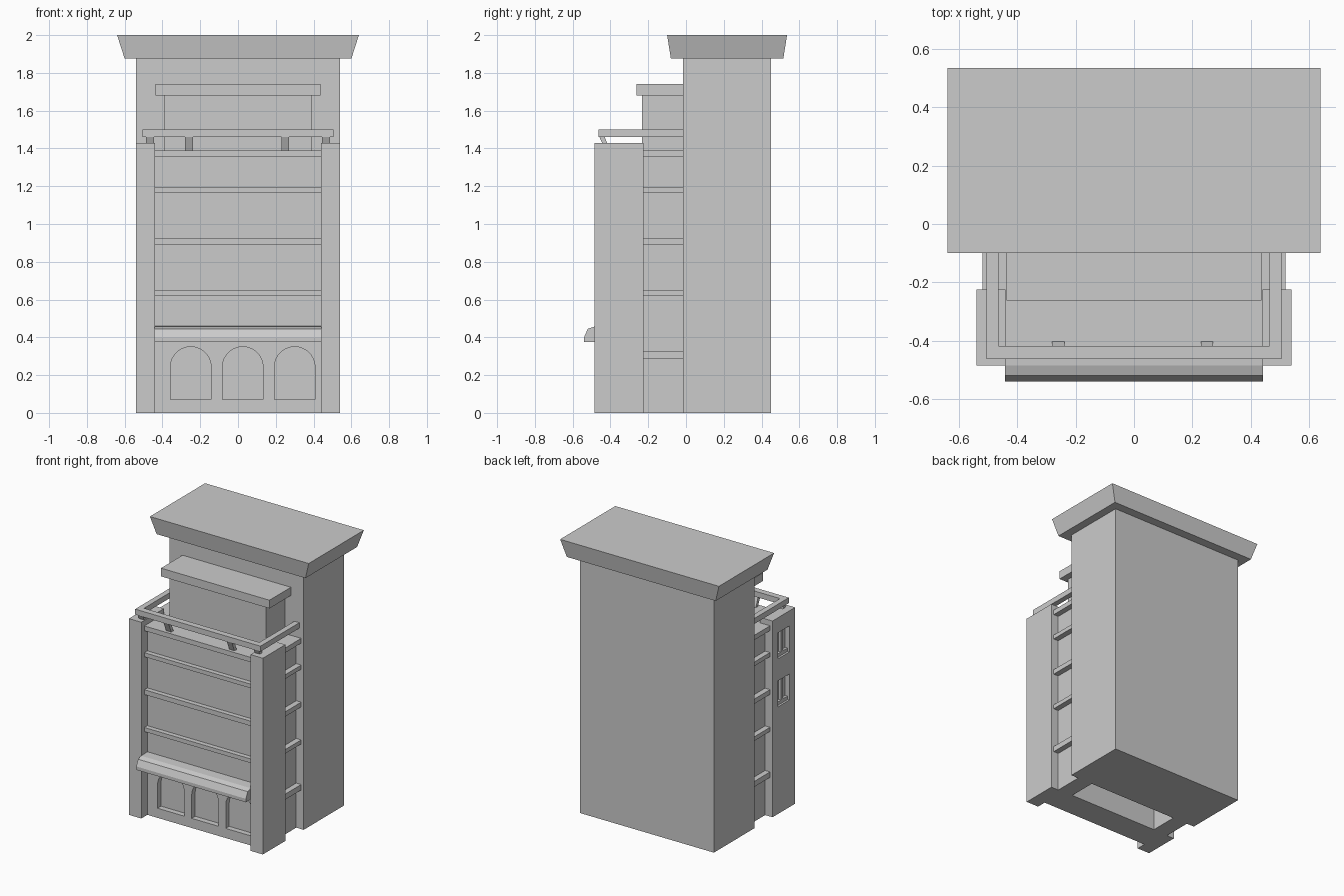
import bpy, bmesh, math

if "Cube" in bpy.data.objects:
    bpy.data.objects.remove(bpy.data.objects["Cube"])


def mesh_object(name, bm):
    bmesh.ops.recalc_face_normals(bm, faces=bm.faces)
    me = bpy.data.meshes.new(name)
    bm.to_mesh(me)
    bm.free()
    ob = bpy.data.objects.new(name, me)
    bpy.context.collection.objects.link(ob)
    return ob


def frustum(name, low, high, z0, z1):
    """Block between two rectangles (x0, x1, y0, y1) at heights z0 and z1."""
    bm = bmesh.new()
    rings = []
    for (x0, x1, y0, y1), z in ((low, z0), (high, z1)):
        rings.append([bm.verts.new((x, y, z)) for x, y in
                      ((x0, y0), (x1, y0), (x1, y1), (x0, y1))])
    a, b = rings
    bm.faces.new(a[::-1])
    bm.faces.new(b)
    for i in range(4):
        j = (i + 1) % 4
        bm.faces.new((a[i], a[j], b[j], b[i]))
    return mesh_object(name, bm)


def box(name, x0, x1, y0, y1, z0, z1):
    return frustum(name, (x0, x1, y0, y1), (x0, x1, y0, y1), z0, z1)


def extrude(name, points, vector):
    """Prism from a closed list of 3D points."""
    bm = bmesh.new()
    face = bm.faces.new([bm.verts.new(p) for p in points])
    new = bmesh.ops.extrude_face_region(bm, geom=[face], use_keep_orig=True)["geom"]
    bmesh.ops.translate(bm, vec=vector,
                        verts=[g for g in new if isinstance(g, bmesh.types.BMVert)])
    return mesh_object(name, bm)


def cut(target, cutter):
    cutter.hide_render = True
    mod = target.modifiers.new("cut", 'BOOLEAN')
    mod.operation = 'DIFFERENCE'
    mod.solver = 'EXACT'
    mod.object = cutter
    bpy.context.view_layer.objects.active = target
    bpy.ops.object.modifier_apply(modifier=mod.name)
    bpy.data.objects.remove(cutter, do_unlink=True)


# Rear tower and flared cornice
box("tower", -0.54, 0.54, -0.015, 0.45, 0, 1.875)
frustum("cornice", (-0.60, 0.60, -0.08, 0.515), (-0.64, 0.64, -0.10, 0.535), 1.875, 2.0)

# Front block: facade slab, side walls and terrace around an open core
facade = box("facade", -0.45, 0.45, -0.415, -0.22, 0, 1.39)
for s in (-1, 1):
    a, b = sorted((s * 0.36, s * 0.48))
    box("side_wall", a, b, -0.23, -0.015, 0, 1.39)
box("terrace", -0.37, 0.37, -0.23, -0.015, 1.34, 1.39)

# Arched door recesses
for cx in (-0.25, 0.025, 0.30):
    r = 0.108
    pts = [(cx - r, -0.5, 0.07), (cx + r, -0.5, 0.07)]
    pts += [(cx + r * math.cos(t), -0.5, 0.242 + r * math.sin(t))
            for t in (math.pi * i / 14 for i in range(15))]
    cut(facade, extrude("arch_cutter", pts, (0, 0.125, 0)))

# Corner piers
piers = {}
for s in (-1, 1):
    a, b = sorted((s * 0.44, s * 0.54))
    piers[s] = box("pier", a, b, -0.485, -0.225, 0, 1.43)

# Windows in the left pier, with a sill and jamb inside
for z in (0.78, 1.13):
    cut(piers[-1], box("window_cutter", -0.6, -0.505, -0.42, -0.29, z, z + 0.19))
    box("window_sill", -0.525, -0.50, -0.42, -0.29, z, z + 0.025)
    box("window_jamb", -0.525, -0.50, -0.367, -0.343, z, z + 0.19)

# Floor bands on the front and sides
for z0, z1 in ((0.62, 0.65), (0.89, 0.925), (1.165, 1.195), (1.355, 1.39)):
    box("front_band", -0.445, 0.445, -0.45, -0.41, z0, z1)
for z0, z1 in ((0.285, 0.325), (0.62, 0.65), (0.89, 0.925), (1.165, 1.195), (1.355, 1.39)):
    for s in (-1, 1):
        a, b = sorted((s * 0.47, s * 0.52))
        box("side_band", a, b, -0.23, -0.01, z0, z1)

# Awning over the doors
profile = [(-0.41, 0.375), (-0.54, 0.375), (-0.54, 0.40), (-0.52, 0.445),
           (-0.485, 0.457), (-0.41, 0.46)]
extrude("awning", [(-0.442, y, z) for y, z in profile], (0.884, 0, 0))

# Terrace rail on slanted brackets
box("front_rail", -0.505, 0.505, -0.463, -0.418, 1.46, 1.50)
for s in (-1, 1):
    a, b = sorted((s * 0.465, s * 0.505))
    box("side_rail", a, b, -0.42, -0.01, 1.46, 1.50)
for x in (-0.467, -0.26, 0.25, 0.467):
    frustum("bracket", (x - 0.021, x + 0.021, -0.425, -0.40),
            (x - 0.021, x + 0.021, -0.458, -0.43), 1.385, 1.46)

# Penthouse and its cap
box("penthouse", -0.39, 0.39, -0.232, -0.01, 1.385, 1.68)
box("penthouse_cap", -0.437, 0.437, -0.262, -0.01, 1.68, 1.74)
